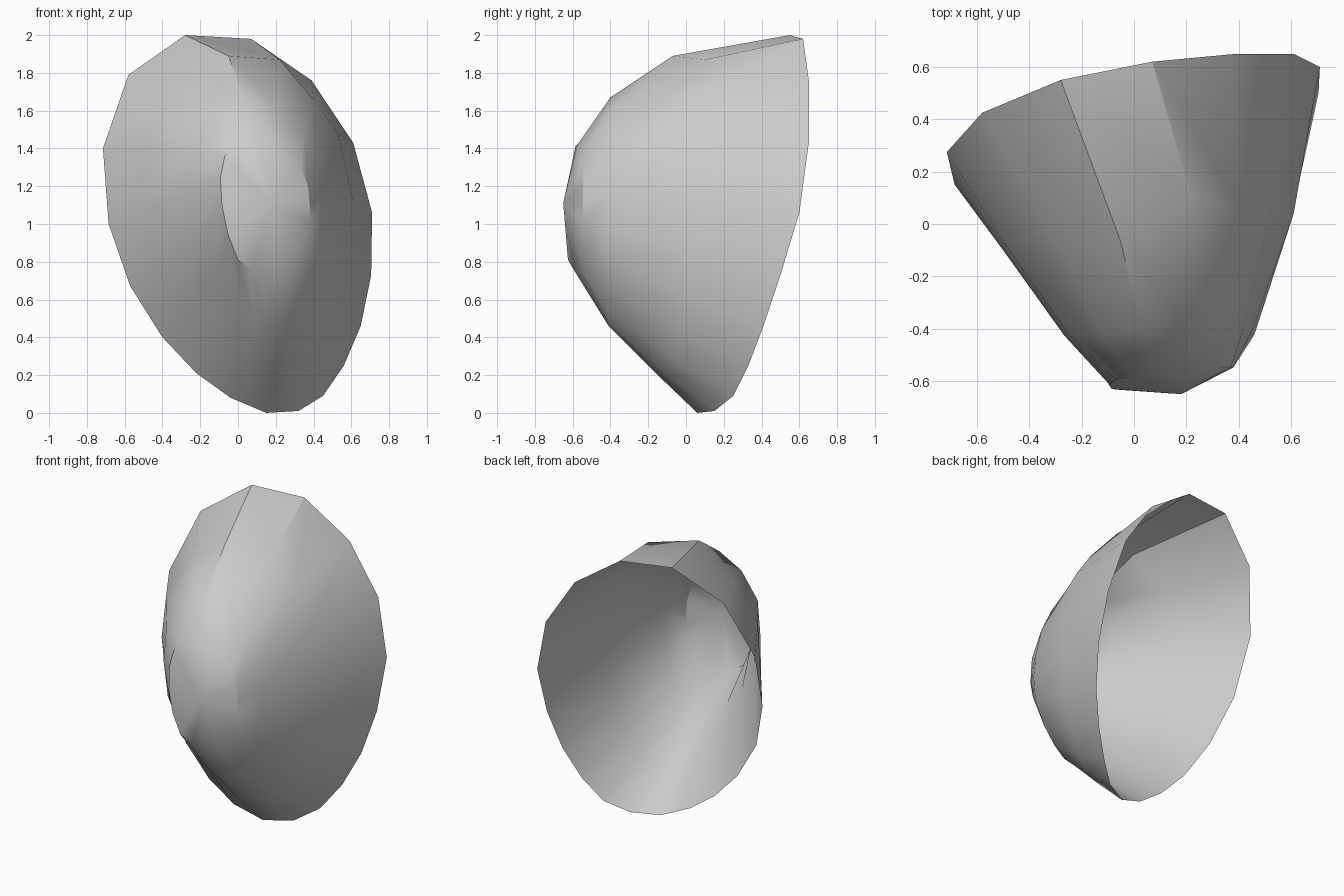
import bpy, math
from mathutils import Vector

cube = bpy.data.objects.get("Cube")
if cube:
    bpy.data.objects.remove(cube, do_unlink=True)

SIDES = 18

# One plain grey for the whole shell
grey = bpy.data.materials.new("light_grey")
grey.use_nodes = True
colour = (0.6, 0.6, 0.6, 1)
grey.diffuse_color = colour
grey.node_tree.nodes["Principled BSDF"].inputs["Base Color"].default_value = colour


def smooth_loop(points):
    """Resample a closed loop of control points to SIDES points (Catmull-Rom)."""
    p = [Vector(q) for q in points]
    n = len(p)
    steps = SIDES // n
    loop = []
    for i in range(n):
        a, b, c, d = (p[(i + k) % n] for k in (-1, 0, 1, 2))
        for s in range(steps):
            t = s / steps
            loop.append(0.5 * (2 * b + (c - a) * t
                               + (2 * a - 5 * b + 4 * c - d) * t ** 2
                               + (3 * b - a - 3 * c + d) * t ** 3))
    return loop


# Open rim at the back, clockwise from the top as seen from the front
rim = smooth_loop([
    (-0.28, 0.55, 2.0), (0.07, 0.62, 1.98), (0.39, 0.65, 1.76),
    (0.61, 0.65, 1.43), (0.71, 0.60, 1.06), (0.705, 0.50, 0.73),
    (0.65, 0.41, 0.46), (0.56, 0.33, 0.25), (0.45, 0.25, 0.09),
    (0.32, 0.15, 0.01), (0.15, 0.06, 0.0), (-0.04, 0.01, 0.08),
    (-0.22, 0.0, 0.21), (-0.40, 0.01, 0.40), (-0.57, 0.05, 0.67),
    (-0.685, 0.15, 1.0), (-0.715, 0.275, 1.40), (-0.58, 0.425, 1.79)])

# Widest inner ring, with the crown corner first
middle = smooth_loop([
    (-0.05, -0.07, 1.89), (0.22, 0.10, 1.87), (0.40, 0.06, 1.66),
    (0.53, 0.08, 1.48), (0.61, 0.04, 1.12), (0.60, 0.02, 0.85),
    (0.57, 0.0, 0.62), (0.49, -0.04, 0.43), (0.39, -0.07, 0.29),
    (0.27, -0.12, 0.22), (0.15, -0.16, 0.21), (0.01, -0.18, 0.27),
    (-0.13, -0.19, 0.38), (-0.27, -0.18, 0.56), (-0.42, -0.16, 0.78),
    (-0.50, -0.10, 1.07), (-0.49, -0.08, 1.42), (-0.33, -0.03, 1.71)])

# Shrinking rings towards the blunt nose
front = smooth_loop([
    (0.03, -0.40, 1.67), (0.35, -0.38, 1.48), (0.45, -0.41, 1.15),
    (0.44, -0.43, 0.82), (0.30, -0.41, 0.54), (0.15, -0.41, 0.46),
    (0.0, -0.43, 0.60), (-0.22, -0.43, 0.92), (-0.25, -0.42, 1.40)])
nose = smooth_loop([
    (0.10, -0.575, 1.42), (0.33, -0.55, 1.30), (0.38, -0.545, 1.10),
    (0.36, -0.55, 0.93), (0.25, -0.54, 0.74), (0.14, -0.56, 0.74),
    (0.0, -0.625, 0.81), (-0.085, -0.63, 1.10), (-0.07, -0.595, 1.36)])
tip = Vector((0.18, -0.65, 1.11))

rings = [rim, middle, front, nose]
verts = [v for ring in rings for v in ring] + [tip]
faces = []
for r in range(len(rings) - 1):
    for i in range(SIDES):
        j = (i + 1) % SIDES
        o, n = r * SIDES, (r + 1) * SIDES
        faces.append((o + i, n + i, n + j, o + j))
last = (len(rings) - 1) * SIDES
for i in range(SIDES):
    faces.append((last + i, len(verts) - 1, last + (i + 1) % SIDES))

mesh = bpy.data.meshes.new("open_shell")
mesh.from_pydata(verts, [], faces)
mesh.materials.append(grey)
mesh.update()
shell = bpy.data.objects.new("open_shell", mesh)
bpy.context.collection.objects.link(shell)

# Smooth body with a crease where the crown folds
bpy.ops.object.select_all(action='DESELECT')
shell.select_set(True)
bpy.context.view_layer.objects.active = shell
bpy.ops.object.shade_smooth_by_angle(angle=math.radians(31))
